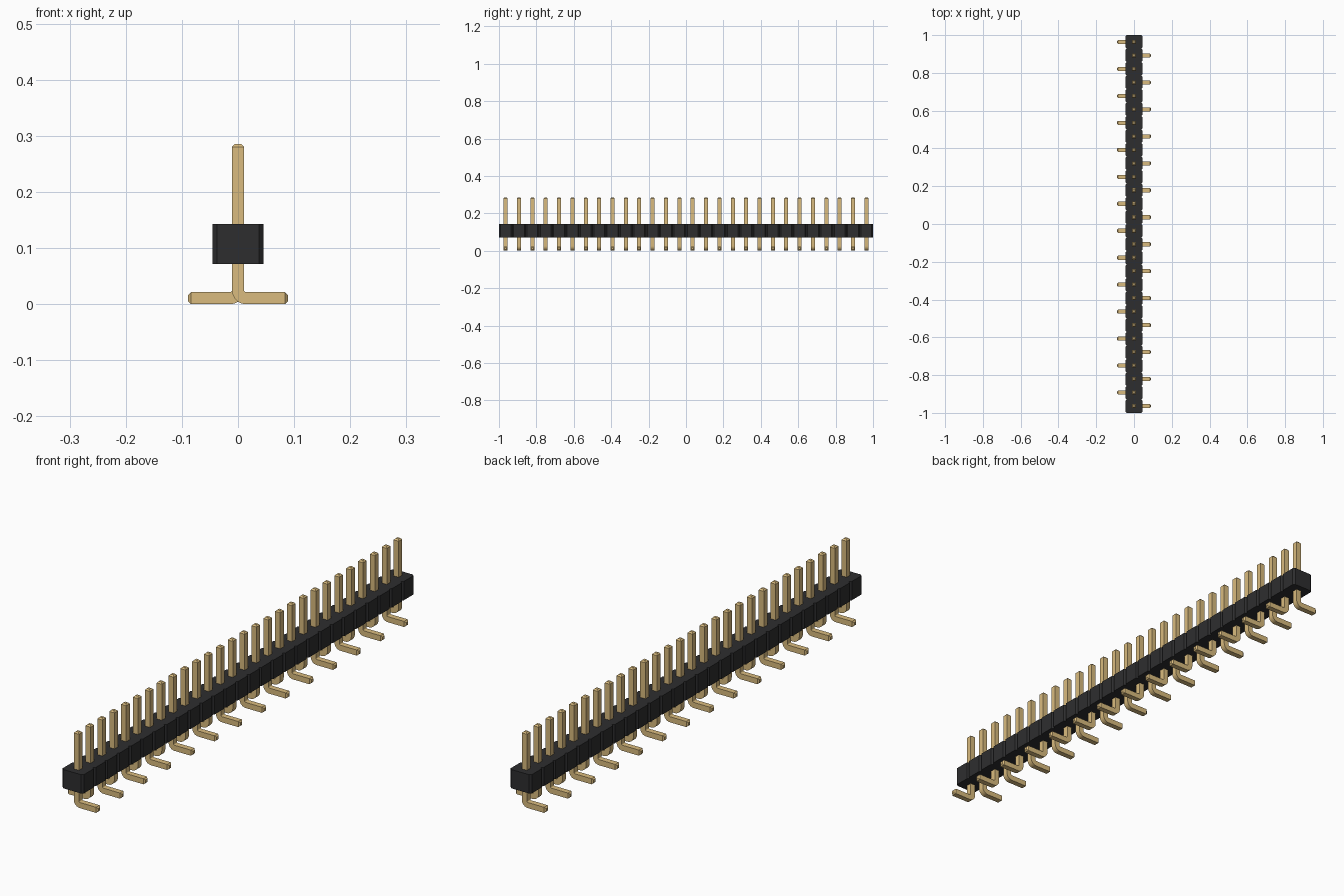
import bpy, bmesh
from math import pi, sin, cos, radians
from mathutils import Vector

cube = bpy.data.objects.get("Cube")
if cube:
    bpy.data.objects.remove(cube)

COUNT = 28
PITCH = 2 / COUNT
HALF_WIDTH = 0.045          # housing half width
CHAMFER = PITCH / 10        # housing corner cut
BASE, TOP = 0.0714, 0.143   # housing bottom and top
PIN = 0.0214                # pin thickness
PIN_TOP, FOOT_END = 0.2857, 0.089
BEND = 0.004                # inner bend radius
TIP = PIN / 4               # pin tip chamfer


def material(name, color):
    mat = bpy.data.materials.new(name)
    mat.use_nodes = True
    mat.diffuse_color = (*color, 1)
    bsdf = mat.node_tree.nodes["Principled BSDF"]
    bsdf.inputs["Base Color"].default_value = (*color, 1)
    bsdf.inputs["Roughness"].default_value = 0.6
    return mat


def finish_mesh(name, bm, mat):
    bmesh.ops.recalc_face_normals(bm, faces=bm.faces)
    mesh = bpy.data.meshes.new(name)
    bm.to_mesh(mesh)
    bm.free()
    mesh.materials.append(mat)
    return mesh


def add_object(name, mesh):
    obj = bpy.data.objects.new(name, mesh)
    bpy.context.collection.objects.link(obj)
    return obj


black = material("black plastic", (0.027, 0.027, 0.028))
gold = material("gold metal", (0.70, 0.50, 0.21))

# Housing: one strip of chamfered segments, outlined up one side and down the other
side = []
for i in range(COUNT):
    y0 = -1 + i * PITCH
    y1 = y0 + PITCH
    if i == 0:
        side.append((HALF_WIDTH - CHAMFER, y0))
    side += [(HALF_WIDTH, y0 + CHAMFER), (HALF_WIDTH, y1 - CHAMFER),
             (HALF_WIDTH - CHAMFER, y1)]
outline = side + [(-x, y) for x, y in reversed(side)]
bm = bmesh.new()
face = bm.faces.new([bm.verts.new((x, y, BASE)) for x, y in outline])
extruded = bmesh.ops.extrude_face_region(bm, geom=[face])
bmesh.ops.translate(bm, vec=(0, 0, TOP - BASE),
                    verts=[v for v in extruded["geom"] if isinstance(v, bmesh.types.BMVert)])
add_object("housing", finish_mesh("housing", bm, black))

# Pin: square section swept along an L path as (x, z, turn angle, half size)
half = PIN / 2
radius = BEND + half
path = [(0, PIN_TOP, 0, half - TIP), (0, PIN_TOP - TIP, 0, half)]
for step in range(9):
    a = radians(90) * step / 8
    path.append((radius * (1 - cos(a)), half + radius * (1 - sin(a)), a, half))
path += [(FOOT_END - TIP, half, pi / 2, half), (FOOT_END, half, pi / 2, half - TIP)]

bm = bmesh.new()
rings = []
for x, z, a, h in path:
    across = Vector((cos(a), 0, sin(a)))
    depth = Vector((0, 1, 0))
    rings.append([bm.verts.new(Vector((x, 0, z)) + across * h * u + depth * h * v)
                  for u, v in ((-1, -1), (1, -1), (1, 1), (-1, 1))])
for r0, r1 in zip(rings, rings[1:]):
    for k in range(4):
        n = (k + 1) % 4
        bm.faces.new((r0[k], r0[n], r1[n], r1[k]))
bm.faces.new(rings[0])
bm.faces.new(rings[-1])
pin_mesh = finish_mesh("pin", bm, gold)

# Row of pins with feet turned to alternate sides
pins = []
for i in range(COUNT):
    pin = add_object(f"pin_{i + 1}", pin_mesh)
    pin.location.y = -1 + (i + 0.5) * PITCH
    pin.rotation_euler.z = pi * (i % 2)
    pins.append(pin)

# Smooth only the bend, keeping the square edges sharp
bpy.ops.object.select_all(action="DESELECT")
pins[0].select_set(True)
bpy.context.view_layer.objects.active = pins[0]
bpy.ops.object.shade_smooth_by_angle(angle=radians(30))
